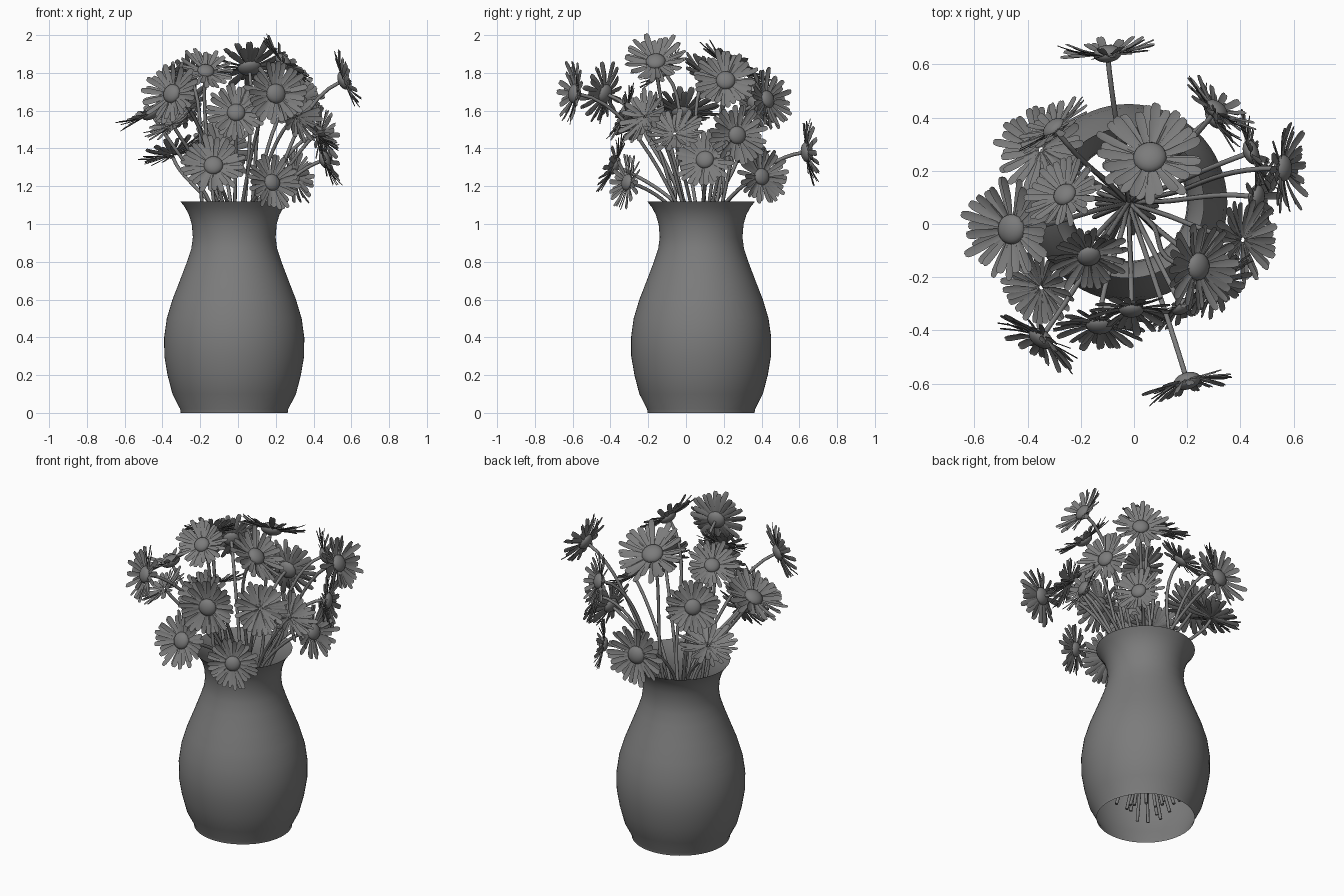
import bpy
import bmesh
import random
from math import radians, cos, sin, tau
from mathutils import Vector, Matrix

random.seed(7)
if "Cube" in bpy.data.objects:
    bpy.data.objects.remove(bpy.data.objects["Cube"], do_unlink=True)

# One flat grey for the whole arrangement
grey = bpy.data.materials.new("plain_grey")
grey.use_nodes = True
grey.diffuse_color = (0.2, 0.2, 0.2, 1)
for node in grey.node_tree.nodes:
    if node.type == 'BSDF_PRINCIPLED':
        node.inputs["Base Color"].default_value = grey.diffuse_color

VASE_CENTRE = Vector((-0.02, 0.08, 0))


def link_object(name, data, matrix=None):
    """Give the data its material and put it into the scene."""
    data.materials.append(grey)
    obj = bpy.data.objects.new(name, data)
    bpy.context.collection.objects.link(obj)
    if matrix is not None:
        obj.matrix_world = matrix
    return obj


def mesh_from(bm, name):
    """Turn a bmesh into a smooth shaded mesh."""
    for face in bm.faces:
        face.smooth = True
    mesh = bpy.data.meshes.new(name)
    bm.to_mesh(mesh)
    bm.free()
    return mesh


def build_vase():
    """Lathe the thin vase wall, open at the top and at the foot."""
    profile = [(.283, 0), (.286, .02), (.327, .1), (.353, .2), (.37, .3),
               (.371, .4), (.357, .5), (.327, .6), (.288, .7), (.25, .8),
               (.227, .87), (.219, .93), (.225, 1), (.24, 1.05),
               (.262, 1.09), (.284, 1.118)]
    bm = bmesh.new()
    verts = [bm.verts.new((radius, 0, z)) for radius, z in profile]
    edges = [bm.edges.new(pair) for pair in zip(verts, verts[1:])]
    bmesh.ops.spin(bm, geom=verts + edges, cent=(0, 0, 0), axis=(0, 0, 1),
                   angle=tau, steps=64)
    bmesh.ops.remove_doubles(bm, verts=bm.verts, dist=0.0005)
    bmesh.ops.recalc_face_normals(bm, faces=bm.faces)
    link_object("vase", mesh_from(bm, "vase"),
                Matrix.Translation(VASE_CENTRE))


def add_petal(bm, angle, length, lift, twist):
    """Add one narrow petal: a grooved strip with a blunt rounded tip."""
    outline = [(.06, .03), (.4, .06), (.65, .085), (.88, .09), (.97, .07),
               (1, .03)]
    out = Vector((cos(angle), sin(angle), 0))
    side = Vector((-out.y, out.x, 0))
    up = Vector((0, 0, 1))
    rows = []
    for t, half in outline:
        row = []
        for s in (-1, 0, 1):
            height = lift * t * t + twist * s * half
            height -= 0.02 if s == 0 else 0
            point = out * t * length + side * s * half + up * height
            row.append(bm.verts.new(point))
        rows.append(row)
    for low, high in zip(rows, rows[1:]):
        for i in range(len(low) - 1):
            bm.faces.new((low[i], low[i + 1], high[i + 1], high[i]))


def build_petals(name, matrix, count=30):
    """Build two overlapping, irregular and slightly cupped petal rings."""
    bm = bmesh.new()
    for i in range(count):
        angle = tau * (i + random.uniform(-.25, .25)) / count
        lift = (.08, .22)[i % 2] + random.uniform(-.08, .08)
        add_petal(bm, angle, random.uniform(.85, 1.06), lift,
                  random.uniform(-.35, .35))
    link_object(name, mesh_from(bm, name), matrix)


def build_dome(name, matrix):
    """Build the flattened round centre of a flower."""
    bm = bmesh.new()
    bmesh.ops.create_uvsphere(bm, u_segments=20, v_segments=12, radius=.3)
    bmesh.ops.scale(bm, vec=(1, 1, .6), verts=bm.verts)
    link_object(name, mesh_from(bm, name), matrix)


def build_stem(name, head, normal):
    """Run a thin tube from inside the vase through the neck to the head."""
    outward = head - VASE_CENTRE
    outward.z = 0
    outward.normalize()
    base = VASE_CENTRE - outward * random.uniform(.06, .2)
    base.z = random.uniform(.02, .2)
    neck = VASE_CENTRE + outward * random.uniform(.08, .17)
    neck.z = 1.05
    end = head - normal * .02
    reach = (end - neck).length
    rise = (neck - base).normalized() + (end - neck).normalized()

    curve = bpy.data.curves.new(name, 'CURVE')
    curve.dimensions = '3D'
    curve.bevel_depth = .0095
    curve.bevel_resolution = 2
    curve.resolution_u = 10
    curve.use_fill_caps = True
    spline = curve.splines.new('BEZIER')
    spline.bezier_points.add(2)
    directions = (neck - base, rise, normal)
    for point, place, way in zip(spline.bezier_points, (base, neck, end),
                                 directions):
        point.handle_left_type = point.handle_right_type = 'FREE'
        pull = way.normalized() * reach * .3
        point.co = place
        point.handle_left = place - pull
        point.handle_right = place + pull
    link_object(name, curve)


# Heads: x, y, z, compass angle and upward tilt of the face, radius
domed_flowers = [
    (-.1, .64, 1.38, 96, 6, .18),
    (.06, .25, 1.83, 100, 60, .21),
    (.2, -.59, 1.69, -73, 6, .175),
    (.24, -.16, 1.86, -4, 46, .175),
    (-.46, -.02, 1.59, 180, 59, .19),
    (-.26, .11, 1.79, 129, 50, .15),
    (-.17, -.12, 1.81, -81, 48, .15),
    (-.3, .36, 1.63, 129, 17, .16),
    (-.35, -.43, 1.69, 235, 15, .17),
    (-.01, -.32, 1.59, -90, 21, .16),
    (-.13, -.38, 1.31, -93, 24, .17),
    (.18, -.31, 1.22, -62, 12, .15),
    (.46, .1, 1.34, -9, 18, .16),
    (.44, .27, 1.47, 20, 4, .16),
    (.3, .4, 1.25, 32, 6, .15),
    (.56, .21, 1.76, 0, 23, .17),
    (.31, .43, 1.66, 52, 14, .16),
]
# Fuller heads whose petals close over the centre
full_flowers = [
    (-.35, .28, 1.37, 140, 66, .17),
    (.41, -.06, 1.48, -8, 48, .16),
    (.31, -.22, 1.57, -47, 27, .16),
    (-.35, -.24, 1.53, 214, 52, .15),
]

build_vase()
for number, flower in enumerate(domed_flowers + full_flowers, 1):
    x, y, z, compass, tilt, radius = flower
    head = Vector((x, y, z))
    a, e = radians(compass), radians(tilt)
    normal = Vector((cos(a) * cos(e), sin(a) * cos(e), sin(e)))
    turn = normal.to_track_quat('Z', 'Y').to_matrix().to_4x4()
    matrix = Matrix.Translation(head) @ turn @ Matrix.Scale(radius, 4)
    build_petals(f"petals_{number}", matrix)
    if flower in domed_flowers:
        build_dome(f"flower_centre_{number}", matrix)
    build_stem(f"stem_{number}", head, normal)
